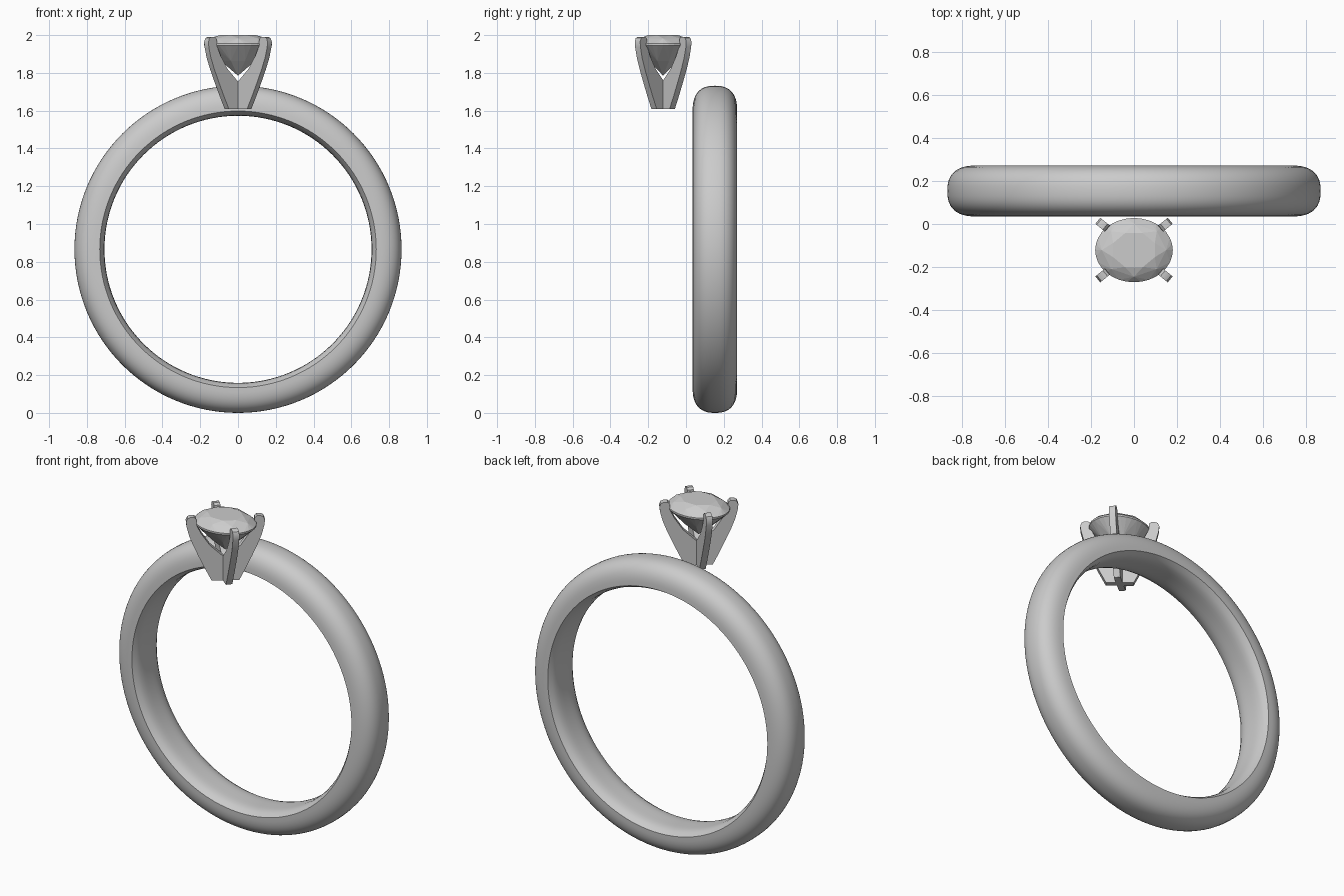
import bpy, bmesh, math

if "Cube" in bpy.data.objects:
    bpy.data.objects.remove(bpy.data.objects["Cube"])

BAND_Y, BAND_Z = 0.153, 0.866
STONE_Y = -0.121


def make_object(name, bm):
    bmesh.ops.recalc_face_normals(bm, faces=bm.faces)
    mesh = bpy.data.meshes.new(name)
    bm.to_mesh(mesh)
    bm.free()
    obj = bpy.data.objects.new(name, mesh)
    bpy.context.collection.objects.link(obj)
    return obj


# Band: rounded outside, gently domed inside, swept around the y axis
half, edge_r, outer_r, inner_r = 0.118, 0.732, 0.866, 0.707
profile = []
for i in range(25):
    a = math.pi * i / 24
    c, s = math.cos(a), math.sin(a)
    profile.append((math.copysign(abs(c) ** 0.8, c) * half,
                    edge_r + (outer_r - edge_r) * max(s, 0) ** 0.8))
for i in range(1, 10):
    t = -1 + 2 * i / 10
    profile.append((t * half, inner_r + (edge_r - inner_r) * t ** 4))

bm = bmesh.new()
SEG = 128
rings = []
for j in range(SEG):
    a = 2 * math.pi * j / SEG
    rings.append([bm.verts.new((r * math.sin(a), BAND_Y + y, BAND_Z + r * math.cos(a)))
                  for y, r in profile])
for j in range(SEG):
    p, q = rings[j], rings[(j + 1) % SEG]
    for k in range(len(profile)):
        m = (k + 1) % len(profile)
        bm.faces.new((p[k], p[m], q[m], q[k]))
band = make_object("band", bm)
bpy.context.view_layer.objects.active = band
band.select_set(True)
bpy.ops.object.shade_smooth_by_angle(angle=math.radians(35))
band.select_set(False)

# Oval faceted stone: hull of table, crown, girdle, pavilion and point
bm = bmesh.new()
RX, RY = 0.18, 0.149
for count, scale, z, turn in ((8, 0.58, 2.0, 0.5), (8, 0.83, 1.983, 0),
                              (32, 1.0, 1.955, 0), (32, 1.0, 1.945, 0),
                              (8, 0.55, 1.864, 0.5)):
    for i in range(count):
        a = 2 * math.pi * (i + turn) / count
        bm.verts.new((RX * scale * math.cos(a), STONE_Y + RY * scale * math.sin(a), z))
bm.verts.new((0, STONE_Y, 1.785))
bmesh.ops.convex_hull(bm, input=bm.verts)
bmesh.ops.dissolve_limit(bm, angle_limit=0.01, verts=bm.verts, edges=bm.edges)
make_object("stone", bm)

# Four curved prongs: (distance from stone axis, height), meeting at the base
PRONG = [(0, 1.608), (0.076, 1.608), (0.112, 1.68), (0.148, 1.757), (0.176, 1.82),
         (0.199, 1.88), (0.213, 1.935), (0.216, 1.965), (0.208, 1.984), (0.193, 1.991),
         (0.172, 1.991), (0.16, 1.98), (0.157, 1.94), (0.132, 1.89), (0.085, 1.82),
         (0.012, 1.752), (0, 1.745)]
WIDTH = 0.036
names = iter(("back_right_prong", "back_left_prong", "front_left_prong", "front_right_prong"))
for sx, sy in ((1, 1), (-1, 1), (-1, -1), (1, -1)):
    ang = math.radians(39)
    dx, dy = sx * math.cos(ang), sy * math.sin(ang)
    bm = bmesh.new()
    sides = []
    for w in (-WIDTH / 2, WIDTH / 2):
        sides.append([bm.verts.new((s * dx - w * dy, STONE_Y + s * dy + w * dx, z))
                      for s, z in PRONG])
    for side in sides:
        bm.faces.new(side)
    n = len(PRONG)
    for k in range(n):
        m = (k + 1) % n
        bm.faces.new((sides[0][k], sides[0][m], sides[1][m], sides[1][k]))
    prong = make_object(next(names), bm)
    bpy.context.view_layer.objects.active = prong
    prong.select_set(True)
    bpy.ops.object.shade_smooth_by_angle(angle=math.radians(35))
    prong.select_set(False)
